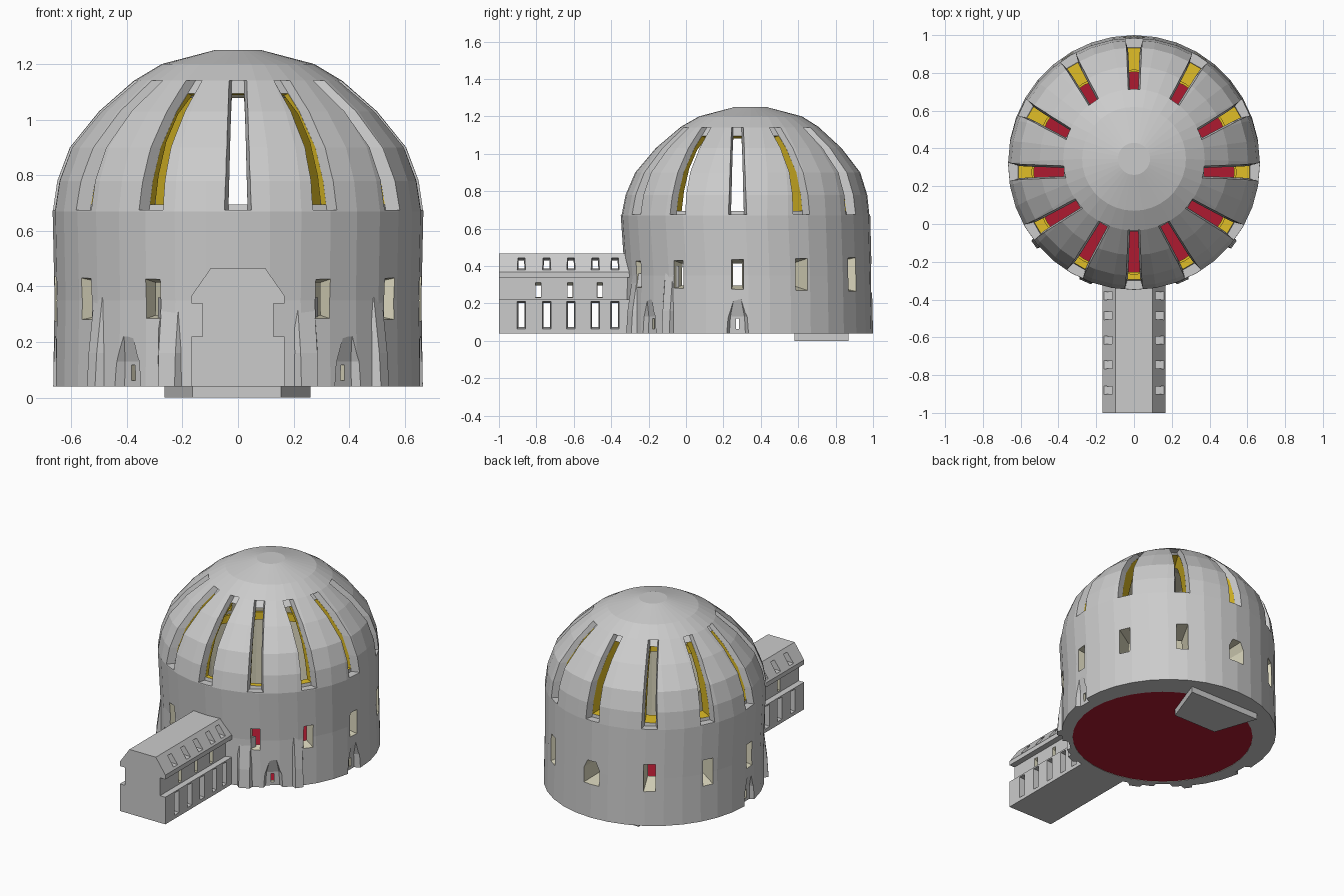
import bpy, bmesh, math

if "Cube" in bpy.data.objects:
    bpy.data.objects.remove(bpy.data.objects["Cube"])

GREY, CREAM, YELLOW, RED = range(4)
CY = 0.275          # y centre of the inner room, slots and windows


def material(name, rgb):
    m = bpy.data.materials.new(name)
    m.diffuse_color = (*rgb, 1)
    m.use_nodes = True
    m.node_tree.nodes["Principled BSDF"].inputs["Base Color"].default_value = m.diffuse_color
    return m


MATS = [None, material("cream", (0.72, 0.69, 0.52)),
        material("yellow", (0.75, 0.52, 0.02)), material("red", (0.42, 0.01, 0.03))]


def loft(bm, rings):
    """Closed solid through rings of equal point count."""
    vs = [[bm.verts.new(p) for p in r] for r in rings]
    n = len(vs[0])
    for a, b in zip(vs, vs[1:]):
        for i in range(n):
            bm.faces.new((a[i], a[(i + 1) % n], b[(i + 1) % n], b[i]))
    bm.faces.new(vs[0])
    bm.faces.new(vs[-1])


def solid(name, parts, mat=GREY):
    bm = bmesh.new()
    for rings in parts:
        loft(bm, rings)
    bmesh.ops.recalc_face_normals(bm, faces=bm.faces)
    for f in bm.faces:
        f.material_index = mat
    me = bpy.data.meshes.new(name)
    bm.to_mesh(me)
    bm.free()
    for m in MATS:
        me.materials.append(m)
    ob = bpy.data.objects.new(name, me)
    bpy.context.scene.collection.objects.link(ob)
    return ob


def cut(target, cutter, keep=False):
    cutter.hide_render = True
    mod = target.modifiers.new("cut", 'BOOLEAN')
    mod.operation, mod.solver, mod.object = 'DIFFERENCE', 'EXACT', cutter
    bpy.context.view_layer.objects.active = target
    bpy.ops.object.modifier_apply(modifier=mod.name)
    if not keep:
        bpy.data.objects.remove(cutter)


def circle(z, r, cy, n=36):
    return [(r * math.cos(2 * math.pi * i / n), cy + r * math.sin(2 * math.pi * i / n), z)
            for i in range(n)]


# z, radius, centre y of the outer and inner surfaces
OUTER = [(.04, .665, .335), (.35, .66, .333), (.67, .667, .318), (.78, .65, .323),
         (.90, .605, .33), (1.03, .50, .335), (1.14, .375, .34), (1.20, .275, .345),
         (1.25, .085, .345)]
INNER = [(-.1, .56, CY), (.67, .545, CY), (.80, .52, CY), (.92, .47, CY),
         (1.02, .39, CY), (1.09, .29, CY), (1.14, .15, CY)]


def reach(prof, th, z):
    """Distance from the room axis to the surface at angle th, height z."""
    for a, b in zip(prof, prof[1:]):
        if z <= b[0]:
            break
    f = (z - a[0]) / (b[0] - a[0])
    r, c = a[1] + f * (b[1] - a[1]), a[2] + f * (b[2] - a[2])
    d = c - CY
    return d * math.sin(th) + math.sqrt(r * r - (d * math.cos(th)) ** 2)


def polar(th, t, s, z):
    c, k = math.cos(th), math.sin(th)
    return (t * c - s * k, CY + t * k + s * c, z)


def opening(th, t0, t1, w0, w1, z0, z1):
    """Radial flared hole; z0/z1 are (low, high) at the inner and outer end."""
    return [[polar(th, t, -w, z[0]), polar(th, t, w, z[0]), polar(th, t, w, z[1]),
             polar(th, t, -w, z[1])] for t, w, z in ((t0, w0, z0), (t1, w1, z1))]


# Domed building and hollow room
dome = solid("domed_building", [[circle(*p) for p in OUTER]])

# Low buttress ribs beside the corridor
ribs = []
for deg, w, top in ((-66, .06, .36), (-36, .045, .40)):
    for a in (deg, 180 - deg):
        th = math.radians(a)
        rows = []
        for z, out in ((.04, .026), (.16, .02), (top, -.01)):
            R = reach(OUTER, th, z)
            rows.append([polar(th, R - .035, -w, z), polar(th, R - .035, w, z),
                         polar(th, R + out, w * .55, z), polar(th, R + out, -w * .55, z)])
        ribs.append(rows)
solid("buttress_ribs", ribs)

cut(dome, solid("room_cutter", [[circle(*p) for p in INNER]], CREAM))

# Twelve tall dome slots: flared grey frame, then the yellow opening
flares, slots = [], []
for k in range(12):
    th = math.radians(30 * k)
    rows = []
    for i, z in enumerate((.675, .78, .90, 1.03, 1.14)):
        R, f = reach(OUTER, th, z), 1 - .09 * i
        rows.append([polar(th, R - .05, -.035 * f, z), polar(th, R - .05, .035 * f, z),
                     polar(th, R + .1, .08 * f, z), polar(th, R + .1, -.08 * f, z)])
    flares.append(rows)
    rows = []
    for i, z in enumerate((.695, .80, .92, 1.02, 1.10)):
        R, r, w = reach(OUTER, th, z), reach(INNER, th, z), .034 - .003 * i
        zi = z - (.04 if i == 4 else 0)
        rows.append([polar(th, r - .08, -w, zi), polar(th, r - .08, w, zi),
                     polar(th, R - .02, w, z), polar(th, R - .02, -w, z)])
    slots.append(rows)
cut(dome, solid("frame_cutter", flares))
cut(dome, solid("slot_cutter", slots, YELLOW))

# Wall windows, except at the corridor and back door
wins = [opening(math.radians(a), .48, .76, .019, .040, (.31, .40), (.255, .455))
        for a in range(0, 360, 30) if a not in (90, 270)]
cut(dome, solid("window_cutter", wins, CREAM))

# Arched back door
arch = [(-.055, .26), (.055, .26), (.055, .36), (.03, .41), (-.03, .41), (-.055, .36)]
door = [[(x * s, y, .33 + (z - .33) * s) for x, z in arch] for y, s in ((.7, .8), (1.1, 1.1))]
cut(dome, solid("door_cutter", [door], CREAM))

# Foot niches with small vents
niches, vents = [], []
for a in (0, 180, -50, 230):
    th = math.radians(a)
    rows = []
    for z, w, d in ((.0, .09, .035), (.13, .075, .03), (.22, .04, .002)):
        R = reach(OUTER, th, max(z, .04))
        rows.append([polar(th, R - d, -w * .5, z), polar(th, R - d, w * .5, z),
                     polar(th, R + .1, w * 1.3, z), polar(th, R + .1, -w * 1.3, z)])
    niches.append(rows)
    vents.append(opening(th, .5, .68, .009, .009, (.062, .118), (.062, .118)))
cut(dome, solid("niche_cutter", niches))
cut(dome, solid("vent_cutter", vents, CREAM))


# Front corridor: stepped walls and a chamfered roof
def prism(half, y0, y1):
    pts = half + [(-x, z) for x, z in reversed(half)]
    return [[(x, y, z) for x, z in pts] for y in (y0, y1)]


corridor = solid("front_corridor", [prism(
    [(.167, .04), (.167, .22), (.128, .22), (.128, .338), (.167, .338), (.167, .367),
     (.097, .467)], -1, -.295)])
passage = solid("passage_cutter", [prism([(.1, .06), (.1, .35), (.06, .43)], -.96, -.2)], CREAM)
cut(dome, passage, keep=True)
cut(corridor, passage)


# Corridor windows on both sides
def side(s, y, x0, x1, w0, w1, z0, z1):
    return [[(s * x, y - w, z[0]), (s * x, y + w, z[0]), (s * x, y + w, z[1]), (s * x, y - w, z[1])]
            for x, w, z in ((x0, w0, z0), (x1, w1, z1))]


lower, middle = [], []
for s in (-1, 1):
    for y in (-.88, -.745, -.615, -.485, -.38):
        lower.append(side(s, y, .05, .18, .012, .024, (.08, .195), (.062, .212)))
        lower.append(side(s, y, .03, .18, .012, .024, (.39, .43), (.378, .455)))
    for y in (-.79, -.62, -.46):
        middle.append(side(s, y, .07, .15, .012, .016, (.235, .28), (.23, .325)))
cut(corridor, solid("corridor_window_cutter", lower))
cut(corridor, solid("corridor_vent_cutter", middle, CREAM))

# Red floors
solid("room_floor", [[circle(.042, .565, CY), circle(.058, .565, CY)]], RED)
solid("corridor_floor", [prism([(.099, .058), (.099, .064)], -.955, -.25)], RED)

# Yellow trim band round the room
band = solid("room_trim", [[circle(.62, .56, CY), circle(.67, .555, CY)]], YELLOW)
cut(band, solid("trim_cutter", [[circle(.5, .53, CY), circle(.8, .53, CY)]], YELLOW))

# Entry plate under the back edge
plate = [(-.164, .58), (.155, .58), (.26, .87), (-.265, .87)]
solid("back_plate", [[[(x, y, z) for x, y in plate] for z in (0, .042)]])
